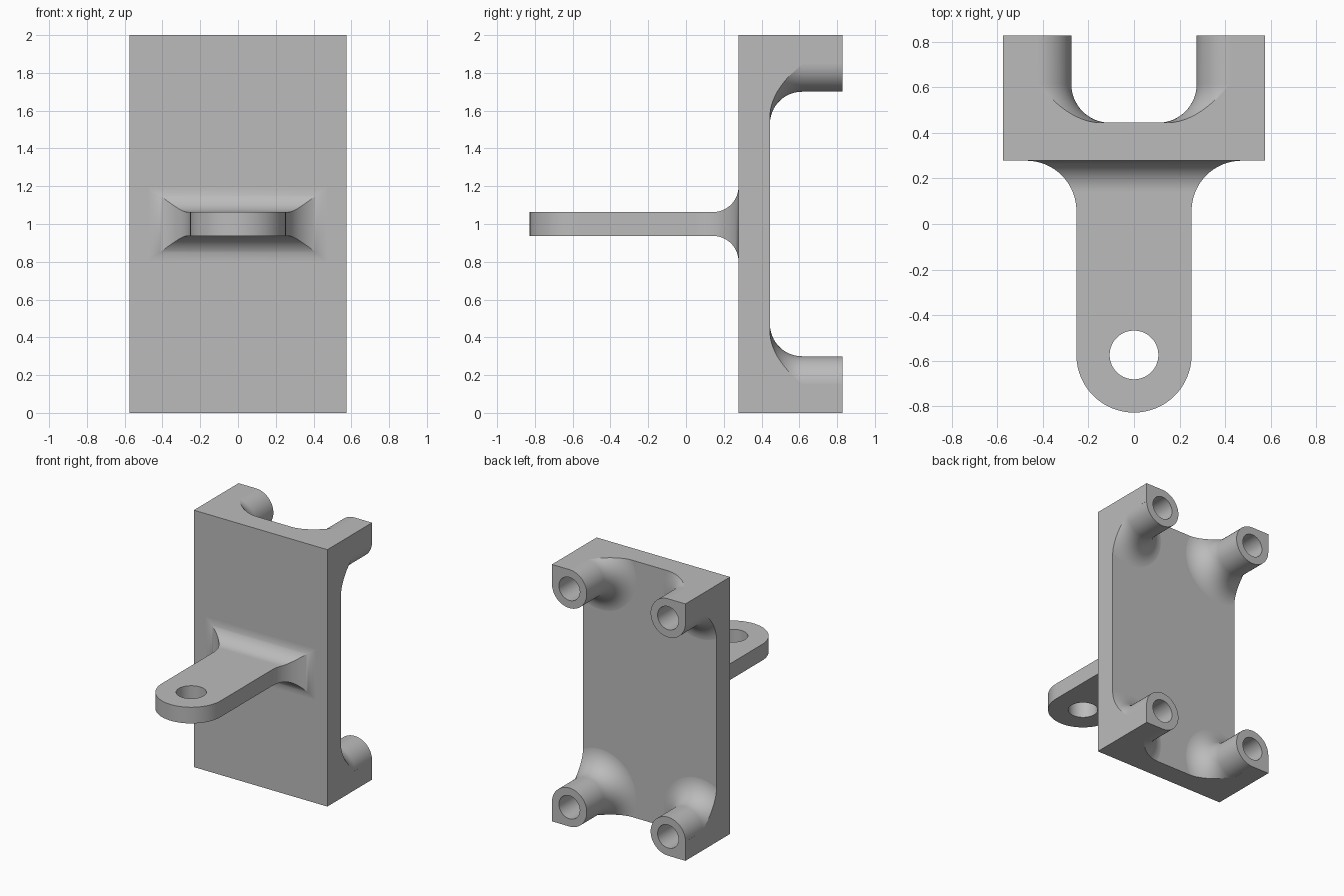
import bpy, bmesh, math
from mathutils import Matrix, Vector

if "Cube" in bpy.data.objects:
    bpy.data.objects.remove(bpy.data.objects["Cube"], do_unlink=True)

HALF_W, HEIGHT = 0.575, 2.0
FRONT, INNER, BACK = 0.278, 0.445, 0.828      # plate front, plate back, post ends
POST_R, POST_FILLET, BORE_R = 0.15, 0.17, 0.09
LUG_R, LUG_Y, LUG_HALF_T, LUG_HOLE_R = 0.253, -0.575, 0.063, 0.107
SIDE_FILLET, TOP_FILLET = 0.22, 0.135
MID = HEIGHT / 2

gray = bpy.data.materials.new("plain gray")
gray.use_nodes = True
gray.diffuse_color = (0.5, 0.5, 0.5, 1)
gray.node_tree.nodes["Principled BSDF"].inputs["Base Color"].default_value = gray.diffuse_color


def make(name, bm):
    bmesh.ops.recalc_face_normals(bm, faces=bm.faces)
    mesh = bpy.data.meshes.new(name)
    bm.to_mesh(mesh)
    bm.free()
    mesh.materials.append(gray)
    obj = bpy.data.objects.new(name, mesh)
    bpy.context.collection.objects.link(obj)
    return obj


def box(name, lo, hi):
    lo, hi = Vector(lo), Vector(hi)
    bm = bmesh.new()
    bmesh.ops.create_cube(bm, size=1, matrix=Matrix.Translation((lo + hi) / 2)
                          @ Matrix.Diagonal((hi - lo).to_4d()))
    return make(name, bm)


def loft(name, rings):
    """Join equal rings of points into a capped solid."""
    bm = bmesh.new()
    rows = [[bm.verts.new(p) for p in ring] for ring in rings]
    n = len(rows[0])
    for a, b in zip(rows, rows[1:]):
        for i in range(n):
            j = (i + 1) % n
            bm.faces.new((a[i], a[j], b[j], b[i]))
    bm.faces.new(rows[0])
    bm.faces.new(rows[-1])
    return make(name, bm)


def turned(name, centre, axis, profile, n=64):
    """Round solid from (distance along axis, radius) pairs."""
    rings = []
    for d, r in profile:
        ring = []
        for i in range(n):
            a = math.tau * (i + 0.5) / n
            u, v = r * math.cos(a), r * math.sin(a)
            offset = (u, d, v) if axis == "Y" else (u, v, d)
            ring.append(Vector(centre) + Vector(offset))
        rings.append(ring)
    return loft(name, rings)


def combine(target, tool, operation):
    mod = target.modifiers.new("combine", "BOOLEAN")
    mod.operation, mod.solver, mod.object = operation, "EXACT", tool
    bpy.context.view_layer.objects.active = target
    bpy.ops.object.modifier_apply(modifier=mod.name)
    bpy.data.objects.remove(tool, do_unlink=True)


# Back plate, oversized until trimmed
over = 0.06
bracket = box("bracket", (-HALF_W - over, FRONT - over, -over),
              (HALF_W + over, INNER, HEIGHT + over))

# Corner posts flaring into the plate, with a square outer corner
flare = [(BACK + over, POST_R)]
for k in range(17):
    a = math.radians(89.5) * k / 16
    flare.append((INNER + POST_FILLET * (1 - math.sin(a)) - 0.0005,
                  POST_R + POST_FILLET * (1 - math.cos(a))))
flare.append((FRONT + 0.05, flare[-1][1]))
corners = [(sx, sz) for sx in (-1, 1) for sz in (-1, 1)]
for sx, sz in corners:
    cx = sx * (HALF_W - POST_R)
    cz = MID + sz * (MID - POST_R)
    combine(bracket, turned("post", (cx, 0, cz), "Y", flare), "UNION")
    ex, ez = cx + sx * (POST_R + over / 2), cz + sz * (POST_R + over / 2)
    combine(bracket, box("post_corner", (min(cx, ex), FRONT + 0.04, min(cz, ez)),
                         (max(cx, ex), BACK + over / 2, max(cz, ez))), "UNION")

# Trim plate and posts to the outer block
combine(bracket, box("envelope", (-HALF_W, FRONT, 0), (HALF_W, BACK, HEIGHT)), "INTERSECT")

# Lug: rounded tip, straight arm, then fillets mitred into the plate
sections = []
for k in range(25):
    a = math.radians(2 + 88 * k / 24)
    sections.append((LUG_Y - LUG_R * math.cos(a), LUG_R * math.sin(a), LUG_HALF_T))
side_start, top_start = FRONT - SIDE_FILLET, FRONT - TOP_FILLET
for k in range(25):
    a = math.radians(89) * k / 24
    y = side_start + SIDE_FILLET * math.sin(a)
    rise = max(0, y - top_start)
    sections.append((y, LUG_R + SIDE_FILLET * (1 - math.cos(a)),
                     LUG_HALF_T + TOP_FILLET - math.sqrt(TOP_FILLET ** 2 - rise ** 2)))
sections.append((FRONT + 0.05,) + sections[-1][1:])
lug = loft("lug", [[(-w, y, MID - t), (w, y, MID - t), (w, y, MID + t), (-w, y, MID + t)]
                   for y, w, t in sections])
combine(bracket, lug, "UNION")

# Pin hole in the lug and blind bores in the posts
combine(bracket, turned("pin_hole", (0, LUG_Y, MID), "Z",
                        [(-0.2, LUG_HOLE_R), (0.2, LUG_HOLE_R)]), "DIFFERENCE")
for sx, sz in corners:
    centre = (sx * (HALF_W - POST_R), 0, MID + sz * (MID - POST_R))
    combine(bracket, turned("bore", centre, "Y",
                            [(INNER, BORE_R), (BACK + over, BORE_R)], 48), "DIFFERENCE")

# Smooth curved faces, keeping flat faces and edges crisp
bpy.ops.object.select_all(action="DESELECT")
bracket.select_set(True)
bpy.context.view_layer.objects.active = bracket
bpy.ops.object.shade_smooth_by_angle(angle=math.radians(25))
weighted = bracket.modifiers.new("flat_normals", "WEIGHTED_NORMAL")
weighted.keep_sharp = True
